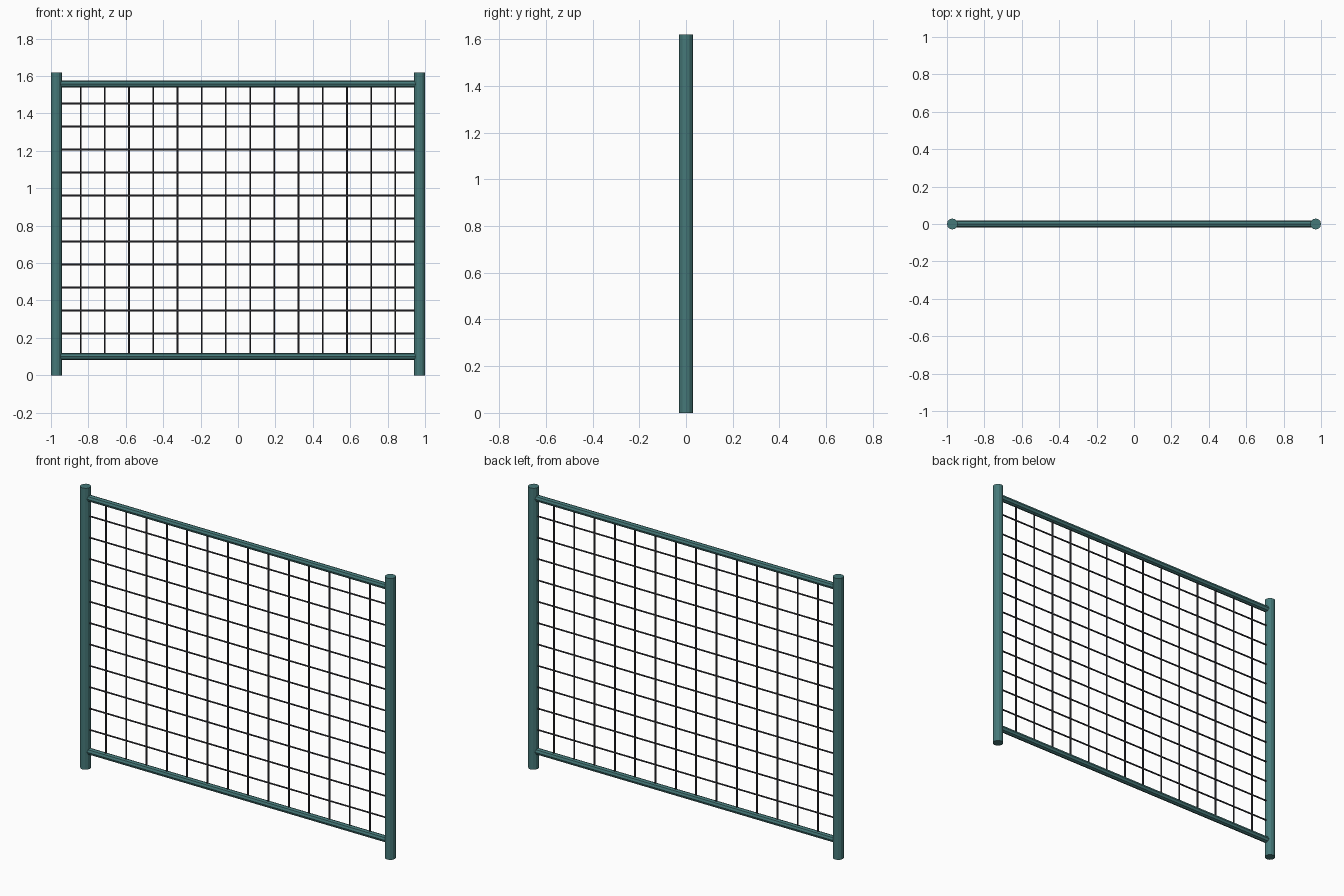
import bpy
from mathutils import Vector

if "Cube" in bpy.data.objects:
    bpy.data.objects.remove(bpy.data.objects["Cube"])


def material(name, rgb):
    m = bpy.data.materials.new(name)
    m.diffuse_color = (*rgb, 1)
    m.use_nodes = True
    m.node_tree.nodes["Principled BSDF"].inputs["Base Color"].default_value = m.diffuse_color
    return m


GREEN = material("painted_steel", (0.06, 0.19, 0.19))
DARK = material("wire", (0.04, 0.04, 0.05))


def rod(name, a, b, radius, sides, mat):
    """Straight cylinder from point a to point b."""
    a, b = Vector(a), Vector(b)
    d = b - a
    bpy.ops.mesh.primitive_cylinder_add(
        vertices=sides, radius=radius, depth=d.length, location=(a + b) / 2,
        rotation=d.to_track_quat('Z', 'Y').to_euler())
    ob = bpy.context.object
    ob.name = name
    ob.data.materials.append(mat)
    return ob


POST_X, POST_R, HEIGHT = 0.971, 0.029, 1.62
LOW, HIGH = 0.10, 1.557

# Posts
for side, s in (("left", -1), ("right", 1)):
    rod(f"{side}_post", (s * POST_X, 0, 0), (s * POST_X, 0, HEIGHT), POST_R, 12, GREEN)

# Top and bottom rails
for name, z in (("bottom_rail", LOW), ("top_rail", HIGH)):
    rod(name, (-POST_X, 0, z), (POST_X, 0, z), 0.0185, 8, GREEN)

# Vertical mesh wires
for i in range(1, 15):
    x = -POST_X + 2 * POST_X * i / 15
    rod(f"vertical_wire_{i}", (x, 0, LOW), (x, 0, HIGH), 0.005, 6, DARK)

# Horizontal mesh wires
for i in range(11):
    z = 0.2235 + 0.123 * i
    rod(f"horizontal_wire_{i + 1}", (-POST_X, 0, z), (POST_X, 0, z), 0.005, 6, DARK)
